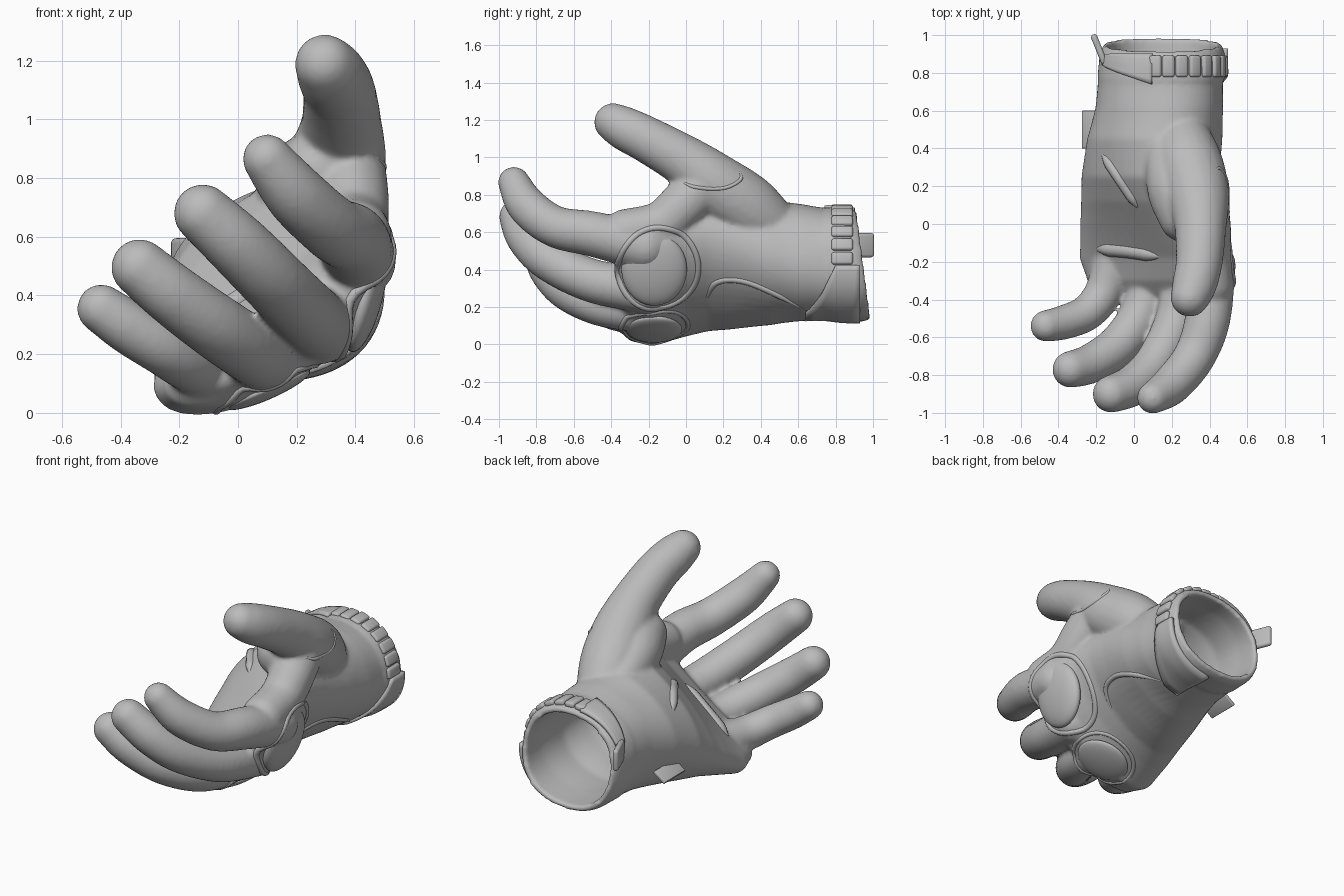
import bpy, bmesh, math
from mathutils import Vector, Matrix
from mathutils.bvhtree import BVHTree

if "Cube" in bpy.data.objects:
    bpy.data.objects.remove(bpy.data.objects["Cube"])

grey = bpy.data.materials.new("glove_grey")
grey.diffuse_color = (0.5, 0.5, 0.5, 1)
grey.use_nodes = True
grey.node_tree.nodes["Principled BSDF"].inputs["Base Color"].default_value = grey.diffuse_color


def add(name, bm):
    bmesh.ops.recalc_face_normals(bm, faces=bm.faces)
    me = bpy.data.meshes.new(name)
    bm.to_mesh(me)
    bm.free()
    ob = bpy.data.objects.new(name, me)
    bpy.context.collection.objects.link(ob)
    me.materials.append(grey)
    return ob


def spline(pts, steps):
    """Smooth path through (x, y, z, radius) points."""
    p = [pts[0]] + pts + [pts[-1]]
    out = []
    for i in range(1, len(p) - 2):
        for s in range(steps):
            t = s / steps
            out.append([0.5 * (2 * b + (c - a) * t + (2 * a - 5 * b + 4 * c - d) * t * t
                               + (3 * b - a - 3 * c + d) * t ** 3)
                        for a, b, c, d in zip(*p[i - 1:i + 3])])
    return out + [list(pts[-1])]


def section(bm, y, cx, cz, a, b, ang, curl, slant=0, n=56):
    """One tilted, curled oval ring across the hand."""
    ca, sa = math.cos(math.radians(ang)), math.sin(math.radians(ang))
    ring = []
    for i in range(n):
        t = 2 * math.pi * i / n
        u = a * math.copysign(abs(math.cos(t)) ** 0.88, math.cos(t))
        v = b * math.copysign(abs(math.sin(t)) ** 0.88, math.sin(t)) + curl * u * u
        z = cz + u * sa + v * ca
        ring.append(bm.verts.new((cx + u * ca - v * sa, y + slant * (z - cz), z)))
    return ring


# Hand and cuff shell: outside from knuckles to rim, then back along the inside
OUTER = [(-0.37, .18, .285, .39, .07, 36, .35, 0), (-0.30, .17, .27, .455, .13, 36, .32, 0),
         (-0.18, .155, .28, .485, .165, 37, .28, 0), (0.0, .11, .355, .445, .20, 40, .20, 0),
         (0.12, .095, .405, .425, .235, 42, .12, 0), (0.25, .09, .43, .40, .28, 42, .05, 0),
         (0.45, .11, .44, .36, .31, 32, 0, 0), (0.62, .135, .437, .335, .305, 15, 0, 0),
         (0.76, .14, .432, .33, .295, 5, 0, -.05), (0.775, .145, .43, .338, .303, 5, 0, -.06),
         (0.91, .15, .425, .33, .303, 5, 0, -.12), (0.92, .15, .425, .32, .294, 5, 0, -.13),
         (0.95, .15, .42, .315, .29, 5, 0, -.13)]
INNER = [(0.95, .15, .42, .283, .258, 5, 0, -.13), (0.8, .145, .427, .29, .258, 5, 0, 0),
         (0.6, .135, .43, .29, .258, 15, 0, 0), (0.42, .12, .42, .29, .22, 32, 0, 0),
         (0.18, .10, .39, .28, .13, 42, 0, 0)]
bm = bmesh.new()
rings = [section(bm, *s) for s in OUTER + INNER]
for r, s in zip(rings, rings[1:]):
    for i in range(len(r)):
        j = (i + 1) % len(r)
        bm.faces.new((r[i], r[j], s[j], s[i]))
bm.faces.new(rings[0])
bm.faces.new(rings[-1])

# Fingers, thumb, web and thumb mound as chains of balls
LIMBS = [
    [(.41, -.22, .52, .13), (.39, -.5, .59, .122), (.32, -.7, .63, .112), (.2, -.85, .74, .106), (.10, -.92, .865, .085)],
    [(.28, -.22, .29, .125), (.23, -.5, .34, .118), (.12, -.73, .45, .114), (0, -.85, .57, .11), (-.12, -.9, .68, .1)],
    [(.10, -.22, .18, .12), (.05, -.45, .21, .115), (-.07, -.63, .29, .112), (-.22, -.735, .40, .106), (-.335, -.77, .495, .098)],
    [(-.10, -.18, .16, .115), (-.16, -.36, .17, .102), (-.25, -.47, .22, .096), (-.37, -.52, .29, .092), (-.465, -.54, .355, .084)],
    [(.25, .46, .62, .15), (.29, .32, .735, .18), (.335, .16, .85, .17), (.352, 0, .975, .14),
     (.345, -.2, 1.09, .125), (.32, -.32, 1.15, .118), (.295, -.39, 1.188, .102)],
    [(.40, -.32, .60, .125), (.39, -.14, .64, .125), (.385, -.02, .74, .13), (.36, .10, .86, .14)],
    [(.16, .50, .66, .08), (.18, .34, .72, .12), (.22, .18, .78, .15), (.27, .04, .82, .14)],
]
for limb in LIMBS:
    for x, y, z, r in spline(limb, 8):
        bmesh.ops.create_icosphere(bm, subdivisions=3, radius=r, matrix=Matrix.Translation((x, y, z)))
body = add("glove_body", bm)

# Fuse into one soft skin
m = body.modifiers.new("fuse", 'REMESH')
m.mode, m.voxel_size, m.use_smooth_shade = 'VOXEL', 0.013, True
m = body.modifiers.new("soften", 'SMOOTH')
m.factor, m.iterations = 0.5, 8
dg = bpy.context.evaluated_depsgraph_get()
skin = bpy.data.meshes.new_from_object(body.evaluated_get(dg))
body.modifiers.clear()
body.data = skin
skin.shade_smooth()
tree = BVHTree.FromPolygons([v.co for v in skin.vertices], [p.vertices for p in skin.polygons])


def hit(p, d):
    """First skin point met along direction d through p."""
    d = Vector(d).normalized()
    return tree.ray_cast(Vector(p) - d * 2, d)[0]


def ridge(name, pts, d, radius, closed=False):
    """Seam or fold half sunk in the skin, tapered where it ends."""
    path = pts if closed else [q[:3] for q in spline([(*p, 0) for p in pts], 8)]
    hits = [h for h in (hit(p, d) for p in path) if h]
    cu = bpy.data.curves.new(name, 'CURVE')
    cu.dimensions, cu.bevel_depth, cu.bevel_resolution, cu.use_fill_caps = '3D', radius, 3, True
    sp = cu.splines.new('POLY')
    sp.points.add(len(hits) - 1)
    for i, (q, h) in enumerate(zip(sp.points, hits)):
        q.co = (*(h + Vector(d).normalized() * radius * 0.5), 1)
        q.radius = 1 if closed else min(1, .15 + 4 * min(i, len(hits) - 1 - i) / len(hits))
    sp.use_cyclic_u = closed
    cu.materials.append(grey)
    bpy.context.collection.objects.link(bpy.data.objects.new(name, cu))


def basis(nor):
    """Axes with z along nor and x along the length of the hand."""
    n = nor.normalized()
    t = n.cross(Vector((0, 1, 0))).normalized()
    return Matrix((t.cross(n), t, n)).transposed().to_4x4()


def pad(name, p, d, sx, sy, sz):
    nor = -Vector(d).normalized()
    bm = bmesh.new()
    bmesh.ops.create_uvsphere(bm, u_segments=40, v_segments=24, radius=1,
                              matrix=Matrix.Translation(hit(p, d) - nor * sz * 0.6) @ basis(nor) @ Matrix.Diagonal((sx, sy, sz, 1)))
    add(name, bm).data.shade_smooth()


def block(name, loc, rot, size, bevel):
    bm = bmesh.new()
    bmesh.ops.create_cube(bm, size=1, matrix=Matrix.Translation(loc) @ rot @ Matrix.Diagonal((*size, 1)))
    bmesh.ops.bevel(bm, geom=bm.edges[:], offset=bevel, segments=3, profile=0.5, affect='EDGES')
    add(name, bm).data.shade_smooth()


# Knuckle guards with raised rims
SIDE, UNDER, DOWN = (-1, 0, .25), (-.4, 0, .92), (0, 0, -1)
pad("index_knuckle_guard", (.48, -.17, .39), SIDE, .175, .20, .06)
pad("rear_knuckle_guard", (.09, -.17, .10), UNDER, .15, .16, .035)
loop = [2 * math.pi * i / 48 for i in range(48)]
ridge("index_guard_rim", [(.48, -.15 + .215 * math.cos(t), .39 + .24 * math.sin(t)) for t in loop], SIDE, .018, True)
ridge("rear_guard_rim", [(.09 + .17 * math.sin(t), -.17 + .18 * math.cos(t), .10 + .08 * math.sin(t)) for t in loop], UNDER, .014, True)

# Seams on the back of the hand and around the thumb
ridge("back_seam", [(.4, .10, .22), (.4, .16, .33), (.4, .3, .34), (.4, .48, .27), (.4, .66, .17)], (-1, 0, 0), .018)
ridge("thumb_seam", [(.4, .28, .93), (.4, .29, .88), (.4, .2, .835), (.4, .05, .84), (.4, -.04, .88)], (-1, 0, 0), .011)

# Folds in the palm
ridge("palm_fold", [(-.17, .38, 0), (-.07, .23, 0), (.03, .08, 0)], DOWN, .03)
ridge("finger_base_fold", [(-.20, -.13, 0), (-.04, -.14, 0), (.15, -.17, 0)], DOWN, .04)


def cuff_hit(deg, y):
    d = Vector((math.cos(math.radians(deg)), 0, math.sin(math.radians(deg))))
    return hit((.15, y, .425), -d), d


# Strap ribs over the top of the cuff
for i in range(8):
    loc, d = cuff_hit(6 + i * 13, .835)
    block("strap_rib", loc - d * .002, basis(d), (.115, .066, .036), .014)


def wrap(name, a0, a1, start, end):
    """Layer wrapped round the cuff between two angles; start gives its front edge."""
    bm = bmesh.new()
    grid = []
    for i in range(17):
        s = start(i / 16)
        row = []
        for j in range(7):
            y = s + (end - s) * j / 6
            loc, d = cuff_hit(a0 + (a1 - a0) * i / 16, min(y, .89))
            row.append(bm.verts.new(Vector((loc.x, y, loc.z)) + d * .004))
        grid.append(row)
    for r, s in zip(grid, grid[1:]):
        for j in range(6):
            bm.faces.new((r[j], r[j + 1], s[j + 1], s[j]))
    ob = add(name, bm)
    ob.data.shade_smooth()
    m = ob.modifiers.new("thickness", 'SOLIDIFY')
    m.thickness, m.offset = .026, 0


# Closing flap low on the outer side, strap end on the palm side
wrap("cuff_flap", -80, 0, lambda t: .64 + .16 * max(0, t - .25) / .75, .93)
wrap("strap_end", 100, 155, lambda t: .74 + .10 * t, .90)

# Pull tab behind the cuff and side tag
block("pull_tab", (-.185, .925, .53), Matrix.Rotation(math.radians(22), 4, 'Z'), (.034, .17, .13), .016)
block("side_tag", (-.235, .5, .28), Matrix.Rotation(math.radians(-35), 4, 'Y'), (.09, .20, .02), .004)
